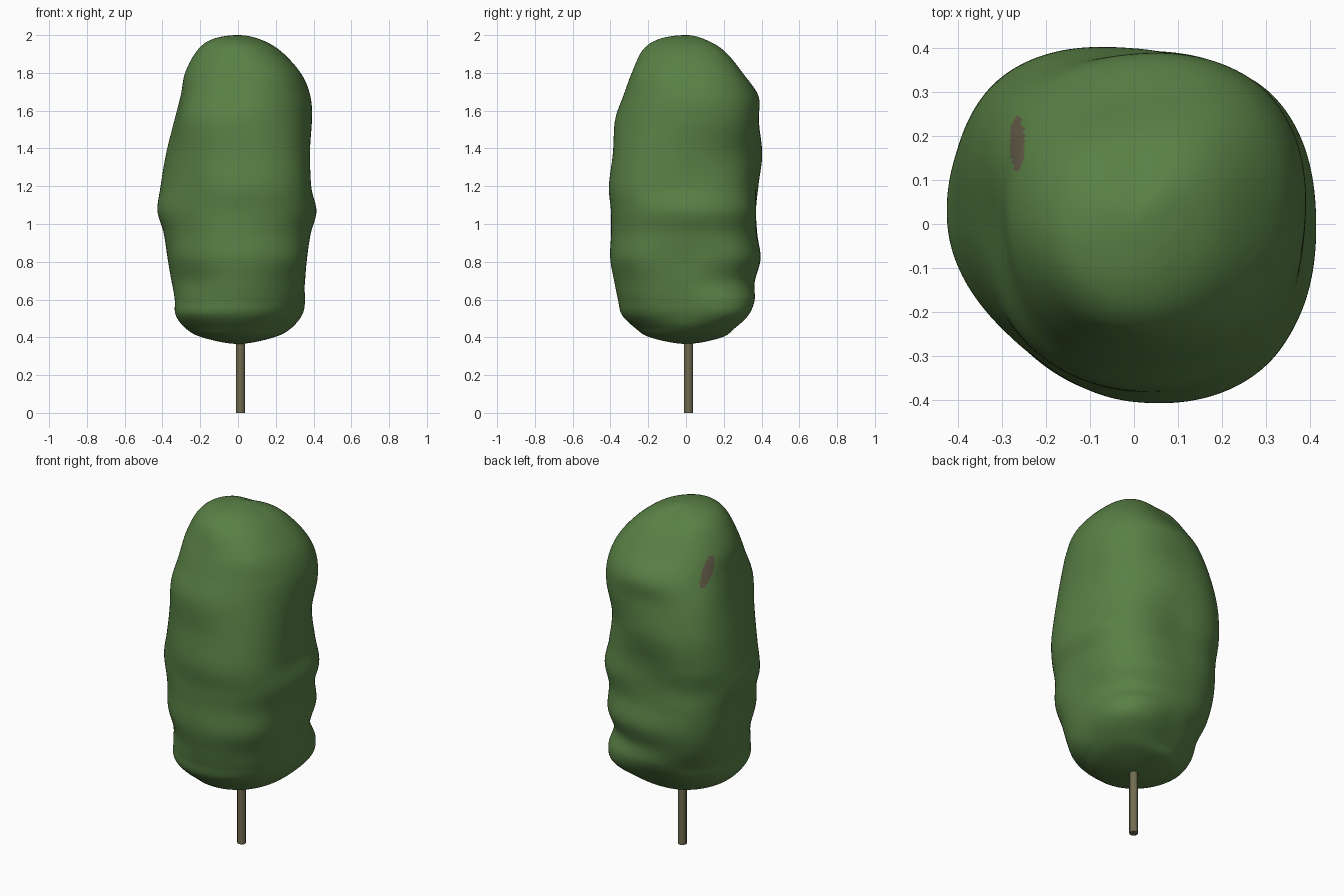
import bpy, bmesh, math

if "Cube" in bpy.data.objects:
    bpy.data.objects.remove(bpy.data.objects["Cube"])


def material(name, rgb):
    m = bpy.data.materials.new(name)
    m.diffuse_color = (*rgb, 1)
    m.use_nodes = True
    m.node_tree.nodes["Principled BSDF"].inputs["Base Color"].default_value = m.diffuse_color
    return m


green = material("leaf green", (0.100, 0.218, 0.060))
brown = material("bark brown", (0.165, 0.150, 0.083))
dusky = material("dusky patch", (0.122, 0.105, 0.064))

# Crown sections: height, then radius towards E, NE, N, NW, W, SW, S, SE
ROWS = [
    (0.40, .19, .20, .19, .19, .19, .19, .19, .19),
    (0.45, .28, .31, .25, .26, .28, .27, .27, .26),
    (0.52, .325, .40, .31, .31, .33, .34, .34, .33),
    (0.60, .345, .415, .355, .34, .335, .345, .36, .36),
    (0.70, .355, .385, .365, .39, .35, .345, .38, .385),
    (0.82, .365, .42, .395, .42, .37, .375, .40, .42),
    (0.95, .385, .41, .375, .43, .39, .375, .395, .42),
    (1.07, .415, .43, .37, .43, .425, .38, .395, .435),
    (1.20, .385, .41, .375, .45, .405, .375, .405, .44),
    (1.37, .38, .395, .40, .445, .37, .365, .385, .42),
    (1.55, .39, .425, .385, .405, .325, .36, .375, .39),
    (1.68, .38, .415, .38, .355, .30, .32, .33, .36),
    (1.80, .33, .355, .29, .295, .28, .28, .285, .32),
    (1.92, .22, .24, .19, .21, .215, .22, .23, .225),
    (1.98, .11, .12, .08, .11, .13, .14, .14, .12),
]


def spline(a, b, c, d, t):
    return b + 0.5 * t * (c - a + t * (2*a - 5*b + 4*c - d + t * (3*(b - c) + d - a)))


def mirrored(row):
    return (row[0],) + tuple(-r for r in row[1:])


# Close both ends with poles, plus mirrored rows beyond them for round caps
rows = ([mirrored(ROWS[0]), (0.365,) + (0,) * 8] + ROWS
        + [(2.0,) + (0,) * 8, mirrored(ROWS[-1])])
SEG, SUB = 192, 10


def ring(i, t):
    a, b, c, d = rows[i - 1:i + 3]
    vals = [spline(*q, t) for q in zip(a, b, c, d)]
    z, r = vals[0], vals[1:]
    pts = []
    for s in range(SEG):
        k, f = divmod(s * 8 / SEG, 1)
        k = int(k)
        rad = spline(r[k - 1], r[k], r[(k + 1) % 8], r[(k + 2) % 8], f)
        ang = math.tau * s / SEG
        pts.append((rad * math.cos(ang), rad * math.sin(ang), z))
    return pts


# Lumpy leaf crown
bm = bmesh.new()
rings = []
for i in range(1, len(rows) - 2):
    for j in range(SUB):
        if i == 1 and j == 0:
            continue
        rings.append([bm.verts.new(p) for p in ring(i, j / SUB)])
for lo, hi in zip(rings, rings[1:]):
    for s in range(SEG):
        n = (s + 1) % SEG
        bm.faces.new((lo[s], lo[n], hi[n], hi[s]))
bottom, top = bm.verts.new((0, 0, 0.365)), bm.verts.new((0, 0, 2.0))
for s in range(SEG):
    n = (s + 1) % SEG
    bm.faces.new((bottom, rings[0][n], rings[0][s]))
    bm.faces.new((top, rings[-1][s], rings[-1][n]))
for f in bm.faces:
    f.smooth = True
    c = f.calc_center_median()
    # small discoloured streak near the top
    if c.z > 1.5 and ((c.x + 0.266) / 0.017) ** 2 + ((c.y - 0.182) / 0.06) ** 2 < 1:
        f.material_index = 1
mesh = bpy.data.meshes.new("crown")
bm.to_mesh(mesh)
bm.free()
mesh.materials.append(green)
mesh.materials.append(dusky)
bpy.context.collection.objects.link(bpy.data.objects.new("crown", mesh))

# Thin trunk
bpy.ops.mesh.primitive_cylinder_add(vertices=12, radius=0.024, depth=0.6, location=(0.014, 0.014, 0.3))
trunk = bpy.context.object
trunk.name = "trunk"
trunk.data.materials.append(brown)
bpy.ops.object.shade_smooth_by_angle()
